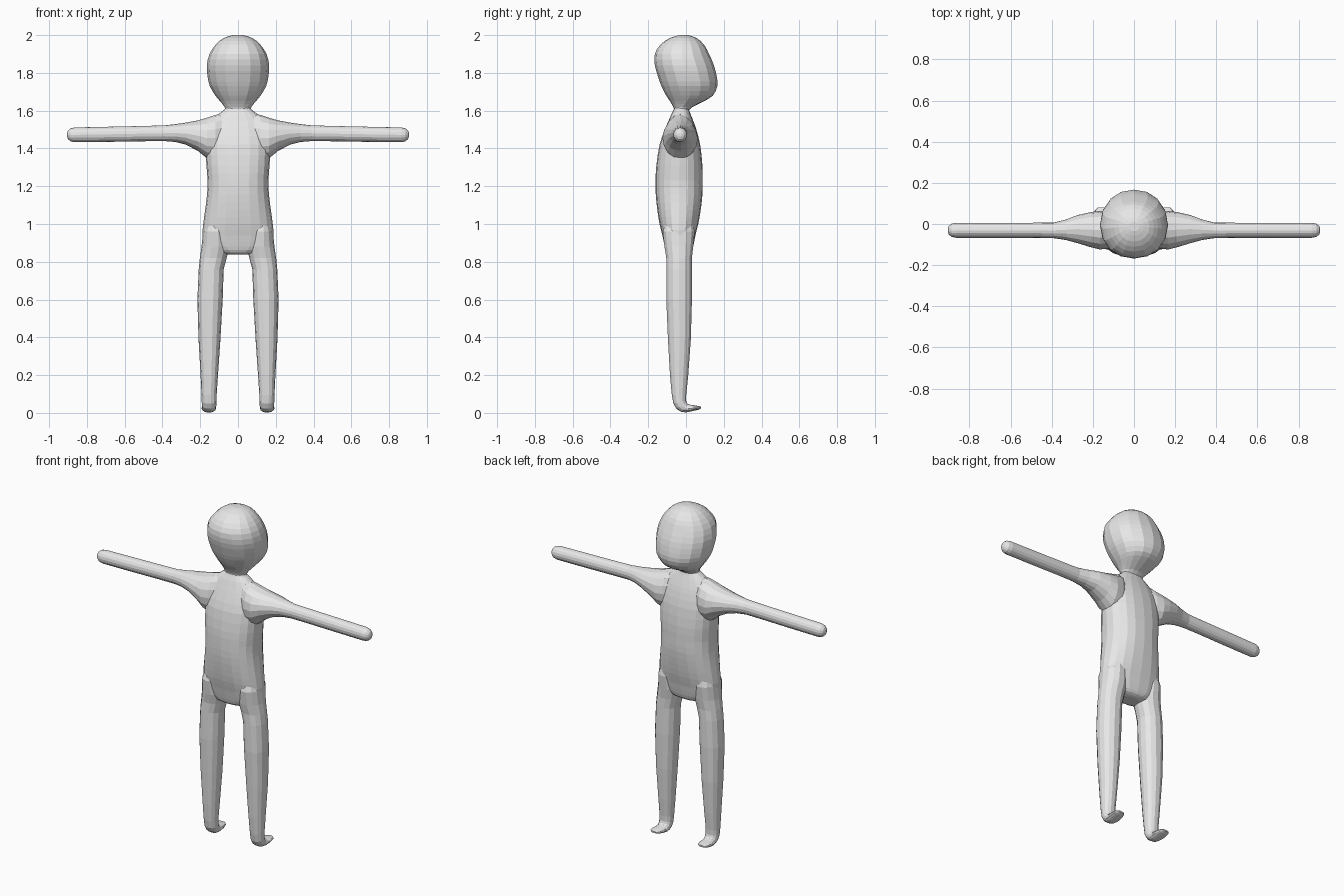
import bpy, bmesh, math
from mathutils import Vector

skin = bpy.data.materials.new("plain grey")
skin.diffuse_color = (0.8, 0.8, 0.8, 1)


def section(a, b, x, hx):
    """Ring from its two end points (y, z) plus centre x and half width."""
    p, q = Vector((x, *a)), Vector((x, *b))
    return ((p + q) / 2, Vector((hx, 0, 0)), (q - p) / 2)


def flat(z, y0, y1, hx, x=0):
    return section((y0, z), (y1, z), x, hx)


def refine(rings):
    """Add one smooth in-between ring per gap."""
    out = []
    for i in range(len(rings) - 1):
        r0, r1 = rings[max(i - 1, 0)], rings[i]
        r2, r3 = rings[i + 1], rings[min(i + 2, len(rings) - 1)]
        mid = tuple((b + c) * 0.5625 - (a + d) * 0.0625
                    for a, b, c, d in zip(r0, r1, r2, r3))
        out += [r1, mid]
    return out + [rings[-1]]


def loft(name, rings, sides=16, power=2.0, mirror=False):
    bm = bmesh.new()
    loops = []
    for c, u, v in rings:
        loop = []
        for k in range(sides):
            t = 2 * math.pi * k / sides
            ct, st = math.cos(t), math.sin(t)
            e = 2 / power
            co = c + u * math.copysign(abs(ct) ** e, ct) + v * math.copysign(abs(st) ** e, st)
            if mirror:
                co.x = -co.x
            loop.append(bm.verts.new(co))
        loops.append(loop)
    for a, b in zip(loops, loops[1:]):
        for k in range(sides):
            n = (k + 1) % sides
            bm.faces.new((a[k], a[n], b[n], b[k]))
    bm.faces.new(loops[0])
    bm.faces.new(loops[-1])
    bmesh.ops.recalc_face_normals(bm, faces=bm.faces)
    mesh = bpy.data.meshes.new(name)
    bm.to_mesh(mesh)
    bm.free()
    mesh.materials.append(skin)
    obj = bpy.data.objects.new(name, mesh)
    bpy.context.collection.objects.link(obj)


# Head: egg shape leaning forward over the neck
head = [flat(1.60, -.062, .014, .066), flat(1.62, -.068, .035, .071),
        flat(1.65, -.085, .095, .095), flat(1.68, -.105, .143, .12),
        flat(1.73, -.13, .166, .149), flat(1.78, -.148, .163, .161),
        flat(1.84, -.165, .148, .165), flat(1.90, -.165, .122, .151),
        flat(1.95, -.135, .095, .118), flat(1.985, -.085, .055, .075),
        flat(2.0, -.035, .01, .025)]
loft("head", refine(head), 16, 2.1)

# Torso: neck to crotch
torso = [flat(.838, -.075, .0, .05), flat(.85, -.1, .025, .11),
         flat(.88, -.112, .038, .165), flat(.94, -.125, .05, .187),
         flat(1.0, -.14, .065, .184), flat(1.075, -.152, .078, .174),
         flat(1.155, -.16, .087, .164), flat(1.23, -.161, .088, .161),
         flat(1.31, -.157, .087, .167), flat(1.42, -.14, .075, .17),
         flat(1.5, -.112, .055, .155), flat(1.545, -.093, .039, .135),
         flat(1.58, -.078, .025, .105), flat(1.605, -.065, .016, .072),
         flat(1.625, -.06, .014, .06)]
loft("torso", refine(torso), 20, 2.35)

# Arm: x, y range, z range from inside the chest out to the rounded tip
arm_rows = [(.06, -.09, .03, 1.33, 1.592), (.12, -.118, .055, 1.335, 1.577),
            (.165, -.124, .063, 1.348, 1.562), (.21, -.113, .058, 1.385, 1.549),
            (.275, -.093, .043, 1.42, 1.537), (.33, -.078, .022, 1.434, 1.529),
            (.39, -.069, .007, 1.439, 1.522), (.5, -.067, .006, 1.438, 1.519),
            (.68, -.067, .006, 1.435, 1.515), (.865, -.067, .006, 1.433, 1.511),
            (.887, -.062, .001, 1.438, 1.506), (.9, -.051, -.01, 1.449, 1.495),
            (.905, -.039, -.022, 1.463, 1.481)]
arm = [(Vector((x, (y0 + y1) / 2, (z0 + z1) / 2)),
        Vector((0, (y1 - y0) / 2, 0)), Vector((0, 0, (z1 - z0) / 2)))
       for x, y0, y1, z0, z1 in arm_rows]

# Leg: hip down to ankle, then the rings turn forward into a thin foot
leg = [flat(1.04, -.1, .03, .045, .115), flat(.96, -.125, .048, .064, .121),
       flat(.88, -.116, .04, .073, .12), flat(.82, -.106, .033, .071, .131),
       flat(.76, -.106, .033, .066, .142), flat(.6, -.106, .033, .067, .148),
       flat(.39, -.097, .027, .058, .151), flat(.2, -.086, .013, .046, .152),
       flat(.095, -.076, .002, .04, .153),
       section((-.068, .05), (.001, .066), .153, .039),
       section((-.052, .022), (.004, .055), .153, .038),
       section((-.026, .005), (.01, .048), .153, .036),
       section((.0, .002), (.022, .044), .154, .037),
       section((.035, .009), (.042, .041), .156, .038),
       section((.064, .016), (.066, .037), .158, .033),
       section((.08, .023), (.08, .033), .158, .018)]

for side, flip in (("right", False), ("left", True)):
    loft(side + "_arm", arm, 16, 2.0, flip)
    loft(side + "_leg", leg, 14, 2.15, flip)
